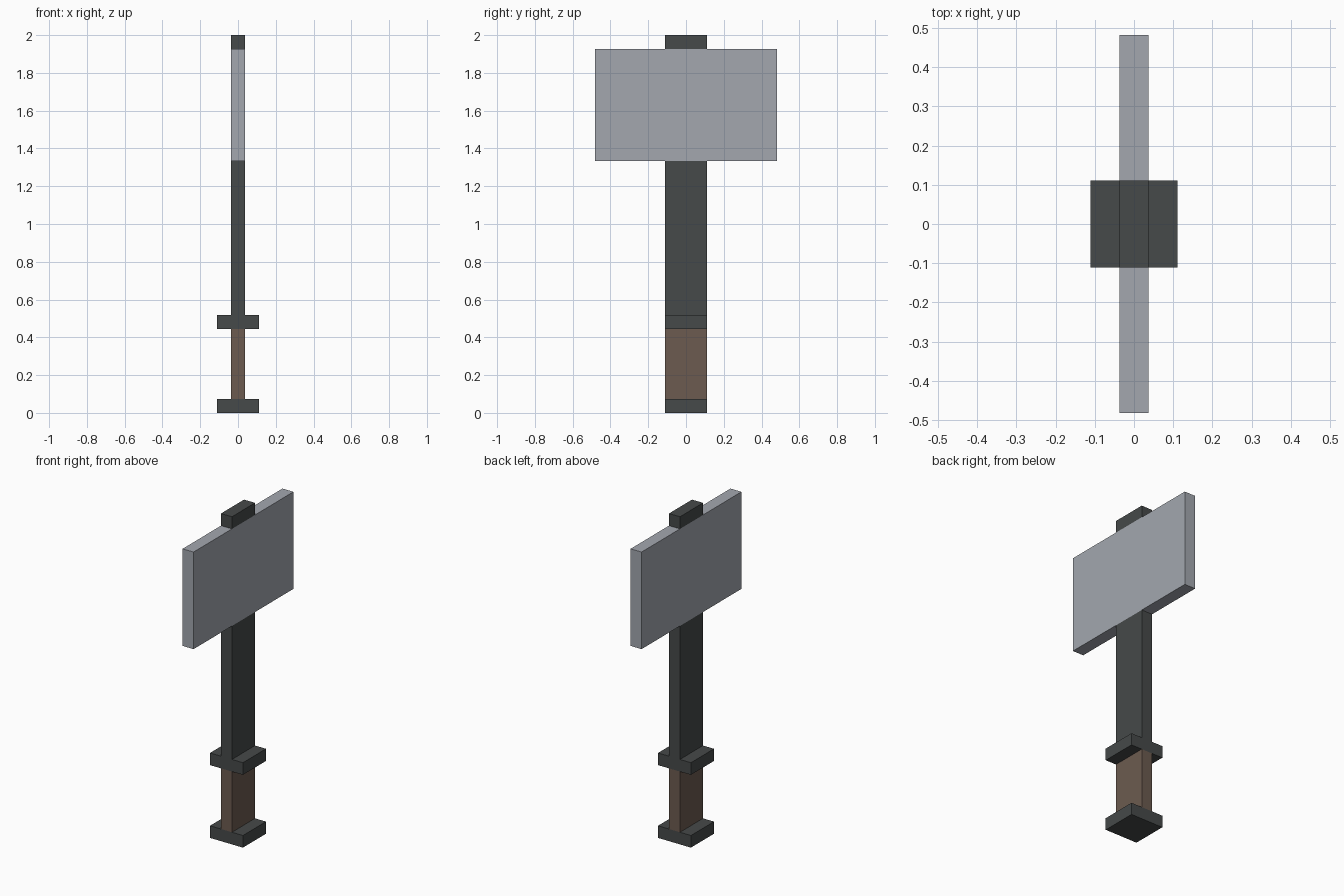
import bpy

cube = bpy.data.objects.get("Cube")
if cube:
    bpy.data.objects.remove(cube, do_unlink=True)

U = 2 / 27  # one block; the hammer is 27 blocks tall


def make_material(name, rgb):
    mat = bpy.data.materials.new(name)
    mat.use_nodes = True
    colour = (*rgb, 1.0)
    mat.diffuse_color = colour
    bsdf = next(n for n in mat.node_tree.nodes if n.type == 'BSDF_PRINCIPLED')
    bsdf.inputs["Base Color"].default_value = colour
    return mat


dark = make_material("dark_iron", (0.061, 0.067, 0.067))
steel = make_material("light_steel", (0.366, 0.386, 0.429))
leather = make_material("brown_leather", (0.150, 0.105, 0.080))


def block(name, width, depth, bottom, top, mat):
    """Centred box, measured in blocks."""
    bpy.ops.mesh.primitive_cube_add(size=1, location=(0, 0, (bottom + top) / 2 * U))
    obj = bpy.context.object
    obj.name = obj.data.name = name
    obj.scale = (width * U, depth * U, (top - bottom) * U)
    bpy.ops.object.transform_apply(location=False, rotation=False, scale=True)
    obj.data.materials.append(mat)
    return obj


# Handle: pommel, wrapped grip, guard, shaft
block("pommel", 3, 3, 0, 1, dark)
block("grip", 1, 3, 1, 6, leather)
block("guard", 3, 3, 6, 7, dark)
block("shaft", 1, 3, 7, 18, dark)

# Head and the shaft end above it
block("hammer_head", 1, 13, 18, 26, steel)
block("shaft_tip", 1, 3, 26, 27, dark)
